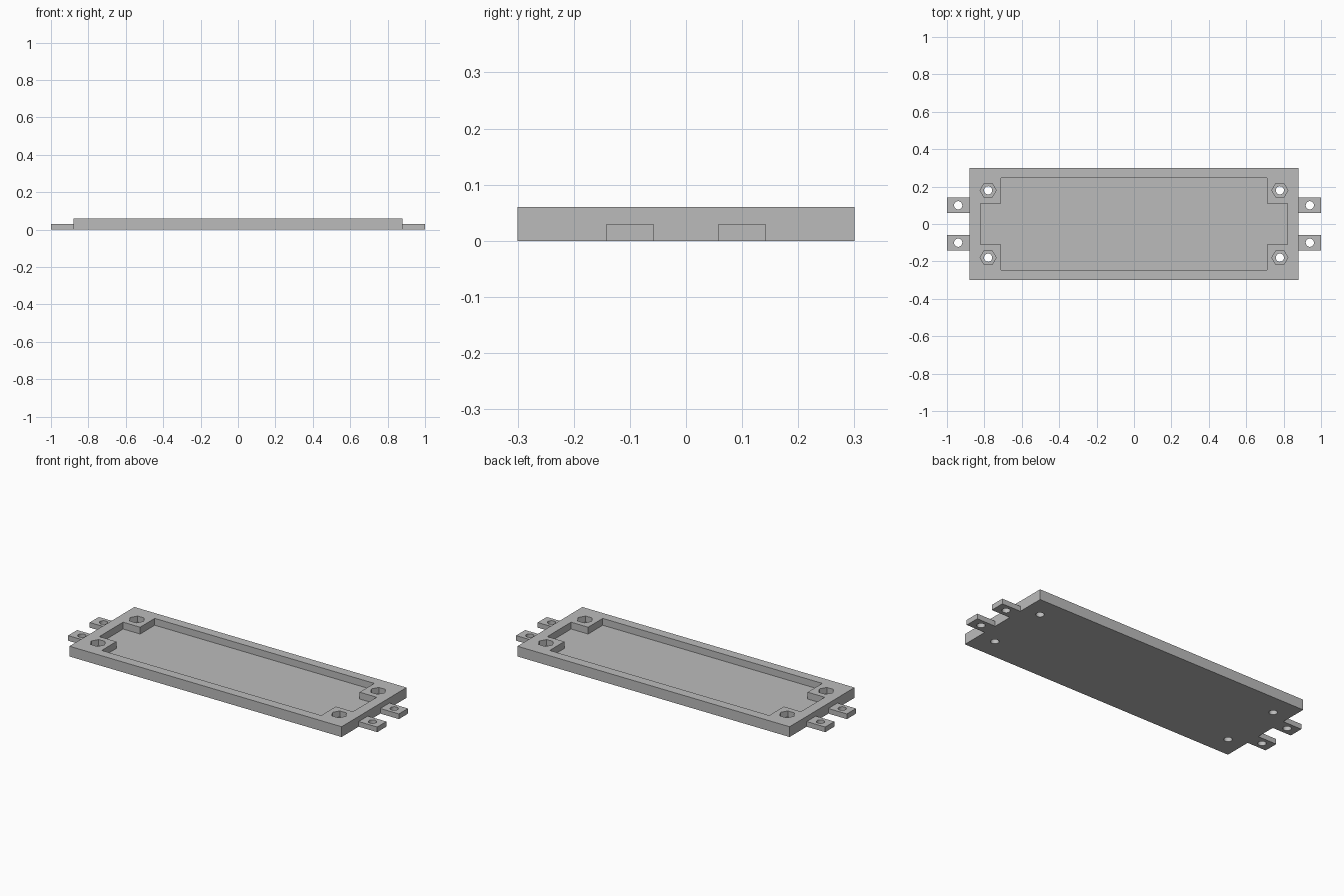
import bpy
import bmesh
from math import cos, sin, tau

if "Cube" in bpy.data.objects:
    bpy.data.objects.remove(bpy.data.objects["Cube"], do_unlink=True)

HEIGHT = 0.06
TAB_HEIGHT = 0.03
POCKET_FLOOR = 0.02
NUT_FLOOR = 0.025
HOLE_RADIUS = 0.022

grey = bpy.data.materials.new("plain grey")
grey.use_nodes = True
grey.diffuse_color = (0.5, 0.5, 0.5, 1)
grey.node_tree.nodes["Principled BSDF"].inputs["Base Color"].default_value = (0.5, 0.5, 0.5, 1)


def prism(name, outline, z0, z1):
    """Extrude a flat outline from z0 up to z1."""
    bm = bmesh.new()
    base = bm.faces.new([bm.verts.new((x, y, z0)) for x, y in outline])
    top = bmesh.ops.extrude_face_region(bm, geom=[base])["geom"]
    verts = [v for v in top if isinstance(v, bmesh.types.BMVert)]
    bmesh.ops.translate(bm, verts=verts, vec=(0, 0, z1 - z0))
    bmesh.ops.recalc_face_normals(bm, faces=bm.faces)
    mesh = bpy.data.meshes.new(name)
    bm.to_mesh(mesh)
    bm.free()
    mesh.materials.append(grey)
    obj = bpy.data.objects.new(name, mesh)
    bpy.context.collection.objects.link(obj)
    return obj


def rectangle(x0, x1, y0, y1):
    return [(x0, y0), (x1, y0), (x1, y1), (x0, y1)]


def ring(x, y, radius, sides):
    return [(x + radius * cos(tau * i / sides), y + radius * sin(tau * i / sides))
            for i in range(sides)]


def cut(target, cutter):
    """Subtract the cutter from the target and discard it."""
    cutter.hide_render = True
    mod = target.modifiers.new("cut", 'BOOLEAN')
    mod.operation = 'DIFFERENCE'
    mod.solver = 'EXACT'
    mod.object = cutter
    bpy.context.view_layer.objects.active = target
    bpy.ops.object.modifier_apply(modifier=mod.name)
    bpy.data.objects.remove(cutter, do_unlink=True)


# Base plate with a cross-shaped pocket that leaves four corner blocks
plate = prism("base_plate", rectangle(-0.88, 0.88, -0.3, 0.3), 0, HEIGHT)
quarter = [(0.82, 0.11), (0.71, 0.11), (0.71, 0.245)]
pocket = (quarter
          + [(-x, y) for x, y in reversed(quarter)]
          + [(-x, -y) for x, y in quarter]
          + [(x, -y) for x, y in reversed(quarter)])
cut(plate, prism("pocket_cutter", pocket, POCKET_FLOOR, 0.1))

for side, sx in (("left", 1), ("right", -1)):
    for end, sy in (("front", -1), ("back", 1)):
        # Hexagonal nut recess with a bolt hole through the corner block
        x, y = sx * 0.78, sy * 0.18
        cut(plate, prism("nut_cutter", ring(x, y, 0.043, 6), NUT_FLOOR, 0.1))
        cut(plate, prism("bolt_cutter", ring(x, y, HOLE_RADIUS, 32), -0.05, 0.1))

        # Mounting tab with a screw hole
        tab = prism(f"mounting_tab_{end}_{side}",
                    rectangle(*sorted((sx * 0.88, sx)), *sorted((sy * 0.058, sy * 0.142))),
                    0, TAB_HEIGHT)
        cut(tab, prism("screw_cutter", ring(sx * 0.94, sy * 0.1, HOLE_RADIUS, 32), -0.05, 0.1))

# Smooth the round holes and keep every edge crisp
for obj in bpy.context.collection.objects:
    if obj.name.startswith(("base_plate", "mounting_tab")):
        bpy.ops.object.select_all(action='DESELECT')
        obj.select_set(True)
        bpy.context.view_layer.objects.active = obj
        bpy.ops.object.shade_smooth_by_angle()
